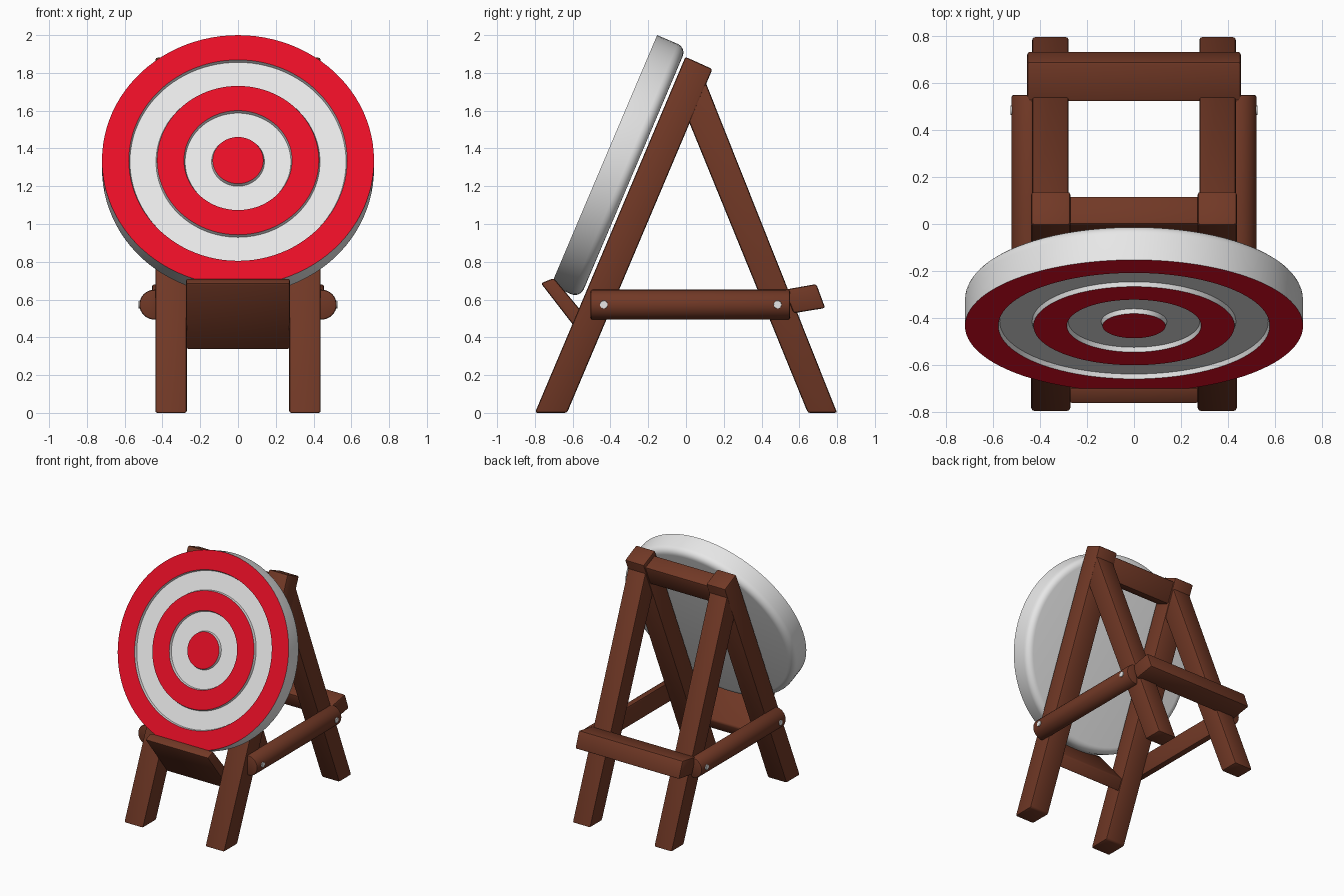
import bpy, bmesh, math
from mathutils import Matrix, Vector

if "Cube" in bpy.data.objects:
    bpy.data.objects.remove(bpy.data.objects["Cube"])


def material(name, rgb):
    m = bpy.data.materials.new(name)
    m.diffuse_color = (*rgb, 1)
    m.use_nodes = True
    m.node_tree.nodes["Principled BSDF"].inputs["Base Color"].default_value = m.diffuse_color
    return m


BROWN = material("brown wood", (0.165, 0.040, 0.019))
RED = material("target red", (0.82, 0.0045, 0.0195))
WHITE = material("off white", (0.8, 0.8, 0.8))


def finish(name, bm, mats, mirror=False):
    bmesh.ops.recalc_face_normals(bm, faces=bm.faces)
    me = bpy.data.meshes.new(name)
    bm.to_mesh(me)
    bm.free()
    for m in mats:
        me.materials.append(m)
    ob = bpy.data.objects.new(name, me)
    bpy.context.collection.objects.link(ob)
    bpy.ops.object.select_all(action='DESELECT')
    ob.select_set(True)
    bpy.context.view_layer.objects.active = ob
    bpy.ops.object.shade_smooth_by_angle(angle=math.radians(35))
    if mirror:
        ob.modifiers.new("mirror", 'MIRROR')
    return ob


def beam(name, profile, lo, hi, axis='x', mirror=False, bevel=0.012):
    """Extrude a (y,z) profile along x, or an (x,z) profile along y, and round its edges."""
    bm = bmesh.new()
    place = (lambda p, t: (t, *p)) if axis == 'x' else (lambda p, t: (p[0], t, p[1]))
    a = [bm.verts.new(place(p, lo)) for p in profile]
    b = [bm.verts.new(place(p, hi)) for p in profile]
    n = len(a)
    bm.faces.new(a)
    bm.faces.new(b[::-1])
    for i in range(n):
        j = (i + 1) % n
        bm.faces.new((a[i], b[i], b[j], a[j]))
    bmesh.ops.recalc_face_normals(bm, faces=bm.faces)
    sharp = [e for e in bm.edges if e.calc_face_angle(0) > math.radians(30)]
    bmesh.ops.bevel(bm, geom=sharp, offset=bevel, segments=2, profile=0.5,
                    affect='EDGES', clamp_overlap=True)
    return finish(name, bm, [BROWN], mirror)


# A-frame legs
beam("front_legs", [(-0.80, 0), (-0.63, 0), (0.14, 1.82), (-0.003, 1.885)],
     0.271, 0.438, mirror=True)
beam("back_legs", [(0.645, 0), (0.80, 0), (0.10, 1.76), (0.0, 1.58)],
     0.278, 0.434, mirror=True)

# Crossbar between the tops of the front legs
top = Vector((0.119, 1.796))
down = Vector((-0.39, -0.92)) * 0.17
across = Vector((-0.92, 0.39)) * 0.13
beam("top_crossbar", [top, top + across, top + across + down, top + down], -0.285, 0.285)

# Brace across the back legs
beam("back_brace", [(0.52, 0.652), (0.69, 0.682), (0.737, 0.555), (0.57, 0.528)],
     -0.455, 0.455)

# Sloping ledge that holds the target
beam("front_ledge", [(-0.768, 0.686), (-0.70, 0.714), (-0.455, 0.42), (-0.495, 0.333)],
     -0.275, 0.275)

# Half-round side rails
arc = [(0.443 + 0.079 * math.cos(t), 0.573 + 0.079 * math.sin(t))
       for t in (math.pi * (i / 16 - 0.5) for i in range(17))]
beam("side_rails", [(0.428, 0.494)] + arc + [(0.428, 0.652)], -0.505, 0.55,
     axis='y', mirror=True, bevel=0.01)

# Nail heads on the rails
bm = bmesh.new()
for y in (-0.435, 0.485):
    bmesh.ops.create_cone(bm, cap_ends=True, segments=20, radius1=0.024, radius2=0.02,
                          depth=0.02, matrix=Matrix.Translation((0.516, y, 0.573))
                          @ Matrix.Rotation(math.pi / 2, 4, 'Y'))
finish("rail_nails", bm, [WHITE], mirror=True)

# Target disc: turned profile with grooved white rings; third value 0 = red, 1 = white
D, S = -0.02, 0.006
prof = [(0, 0, 0)]
for inner, outer in ((0.134, 0.286), (0.428, 0.578)):
    prof += [(inner, 0, 1), (inner + S, D, 1), (outer - S, D, 1), (outer, 0, 0)]
prof.append((0.72, 0, 1))
T, R = 0.168, 0.05
prof += [(0.72 - R + R * math.cos(t), -T + R - R * math.sin(t), 1)
         for t in (math.pi / 2 * i / 6 for i in range(7))]
prof.append((0, -T, 1))

N = 96
bm = bmesh.new()
rings = []
for r, h, _ in prof:
    if r == 0:
        rings.append([bm.verts.new((0, 0, h))] * N)
    else:
        rings.append([bm.verts.new((r * math.cos(2 * math.pi * k / N),
                                    r * math.sin(2 * math.pi * k / N), h)) for k in range(N)])
for i in range(len(prof) - 1):
    for k in range(N):
        j = (k + 1) % N
        corners = [rings[i][k], rings[i + 1][k], rings[i + 1][j], rings[i][j]]
        f = bm.faces.new(list(dict.fromkeys(corners)))
        f.material_index = prof[i][2]
bm.transform(Matrix.Translation((0, -0.434, 1.337))
             @ Matrix.Rotation(math.radians(67), 4, 'X'))
finish("target_disc", bm, [RED, WHITE])
